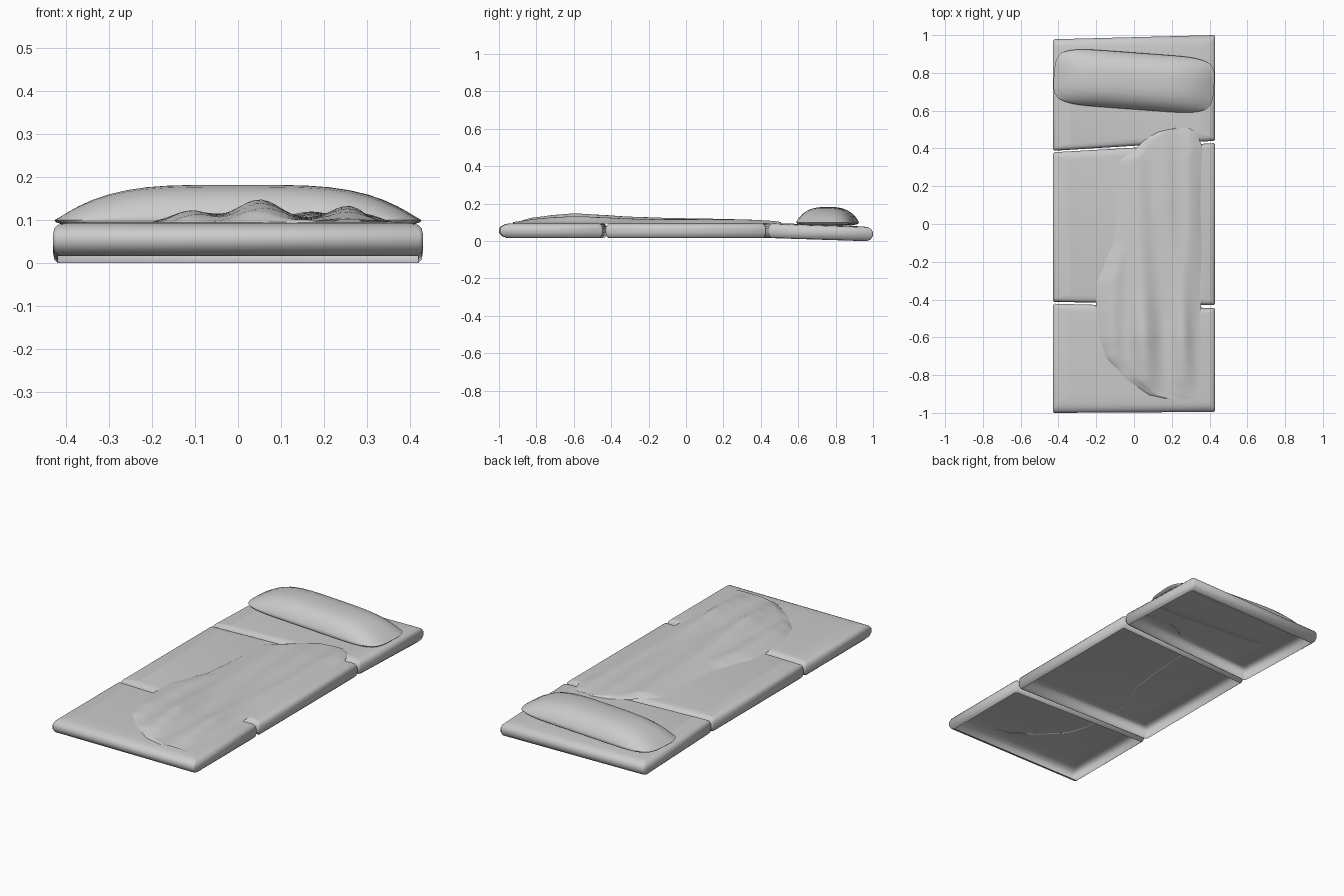
import bpy, bmesh, math

if "Cube" in bpy.data.objects:
    bpy.data.objects.remove(bpy.data.objects["Cube"])


def finish(bm, name, angle=50):
    bmesh.ops.remove_doubles(bm, verts=bm.verts, dist=0.0005)
    bmesh.ops.recalc_face_normals(bm, faces=bm.faces)
    me = bpy.data.meshes.new(name)
    bm.to_mesh(me)
    bm.free()
    ob = bpy.data.objects.new(name, me)
    bpy.context.collection.objects.link(ob)
    bpy.ops.object.select_all(action='DESELECT')
    ob.select_set(True)
    bpy.context.view_layer.objects.active = ob
    bpy.ops.object.shade_smooth_by_angle(angle=math.radians(angle))
    return ob


def grid_faces(bm, rows, flip=False):
    for a, b in zip(rows, rows[1:]):
        for i in range(len(a) - 1):
            f = [a[i], a[i + 1], b[i + 1], b[i]]
            bm.faces.new(f[::-1] if flip else f)


def lerp_table(table, t):
    for (t0, *a), (t1, *b) in zip(table, table[1:]):
        if t <= t1:
            k = max(0, (t - t0) / (t1 - t0))
            k = k * k * (3 - 2 * k) * 0.5 + k * 0.5
            return [p + (q - p) * k for p, q in zip(a, b)]
    return list(table[-1][1:])


# Mattress sections: stacked rounded outlines, open underneath
RINGS = [(0.012, 0.8, 0.017), (0.003, 0.3, 0.026), (0, 0, 0.045), (0, 0.0, 0.066),
         (0.003, 0.25, 0.08), (0.012, 0.6, 0.089), (0.03, 1.0, 0.093), (0.09, 2.0, 0.096)]


def section(name, front, back, front_round, back_round, back_drop=0.0):
    bm = bmesh.new()
    loops = []
    for ix, k, z in RINGS:
        x = 0.43 - ix
        f = [y + k * front_round for y in front]
        b = [y - k * back_round for y in back]
        c = 0.008
        pts = [(-x, f[0] + c), (-x + c, f[0]), (x - c, f[1]), (x, f[1] + c),
               (x, b[1] - c), (x - c, b[1]), (-x + c, b[0]), (-x, b[0] - c)]
        loops.append([bm.verts.new((px, py, z - (back_drop if i > 3 else 0)))
                      for i, (px, py) in enumerate(pts)])
    for a, b in zip(loops, loops[1:]):
        for i in range(8):
            j = (i + 1) % 8
            bm.faces.new((a[i], a[j], b[j], b[i]))
    bm.faces.new(loops[-1])
    return finish(bm, name)


section("mattress_foot", (-1.0, -0.995), (-0.422, -0.445), 0.05, 0.018)
section("mattress_middle", (-0.412, -0.43), (0.38, 0.428), 0.018, 0.018)
section("mattress_head", (0.388, 0.44), (0.978, 1.0), 0.018, 0.04, 0.017)

# Pillow: domed grid over a shallow underside
bm = bmesh.new()
N, M = 24, 14
for top in (True, False):
    rows = []
    for j in range(M + 1):
        v = math.sin((j / M - 0.5) * math.pi)
        row = []
        for i in range(N + 1):
            u = math.sin((i / N - 0.5) * math.pi)
            x = 0.425 * u * (1 - 0.07 * v ** 4)
            y = 0.15 * v * (1 - 0.2 * abs(u) ** 7)
            dome = max(0, 1 - u ** 4) ** 1.1 * max(0, 1 - abs(v) ** 3) ** 0.75
            low = (max(0, 1 - u ** 8) * max(0, 1 - v ** 6)) ** 0.5
            z = 0.1 + 0.082 * dome if top else 0.1 - 0.018 * low
            row.append(bm.verts.new((x, y, z)))
        rows.append(row)
    grid_faces(bm, rows, not top)
pillow = finish(bm, "pillow", 60)
pillow.location = (0, 0.757, 0)
pillow.rotation_euler = (0, 0, math.radians(-4.2))

# Blanket: draped sheet; table holds y, left edge, right edge, fold height
EDGE = [(-0.925, 0.17, 0.36, 0.004), (-0.9, 0.06, 0.375, 0.01), (-0.8, -0.07, 0.375, 0.03),
        (-0.7, -0.155, 0.37, 0.042), (-0.6, -0.185, 0.365, 0.05), (-0.45, -0.2, 0.355, 0.042),
        (-0.32, -0.205, 0.355, 0.034), (-0.2, -0.155, 0.36, 0.03), (-0.1, -0.115, 0.36, 0.027),
        (0.1, -0.095, 0.355, 0.023), (0.33, -0.085, 0.36, 0.018), (0.4, 0.01, 0.365, 0.014),
        (0.45, 0.06, 0.345, 0.011), (0.49, 0.13, 0.325, 0.007), (0.508, 0.22, 0.29, 0.003)]
bm = bmesh.new()
rows = []
NY, NX = 70, 32
for j in range(NY + 1):
    y = -0.925 + 1.433 * j / NY
    left, right, h = lerp_table(EDGE, y)
    foot = max(0.0, min(1.0, (0.1 - y) / 0.6))
    row = []
    for i in range(NX + 1):
        t = i / NX
        x = left + (right - left) * t
        bump = lambda c, w: math.exp(-((x - c) / w) ** 2)
        folds = bump(0.05 - 0.05 * (y + 0.6), 0.07) + 0.7 * bump(0.255, 0.06) + 0.62 * bump(-0.13, 0.07)
        fold = foot * folds + (1 - foot) * (0.75 + 0.2 * math.sin(x * 45 + y * 2))
        edge = min(1.0, 6 * min(t, 1 - t)) ** 0.7
        row.append(bm.verts.new((x, y, 0.094 + 0.004 * edge + h * edge * min(fold, 1.1))))
    rows.append(row)
grid_faces(bm, rows)
finish(bm, "blanket", 60)
